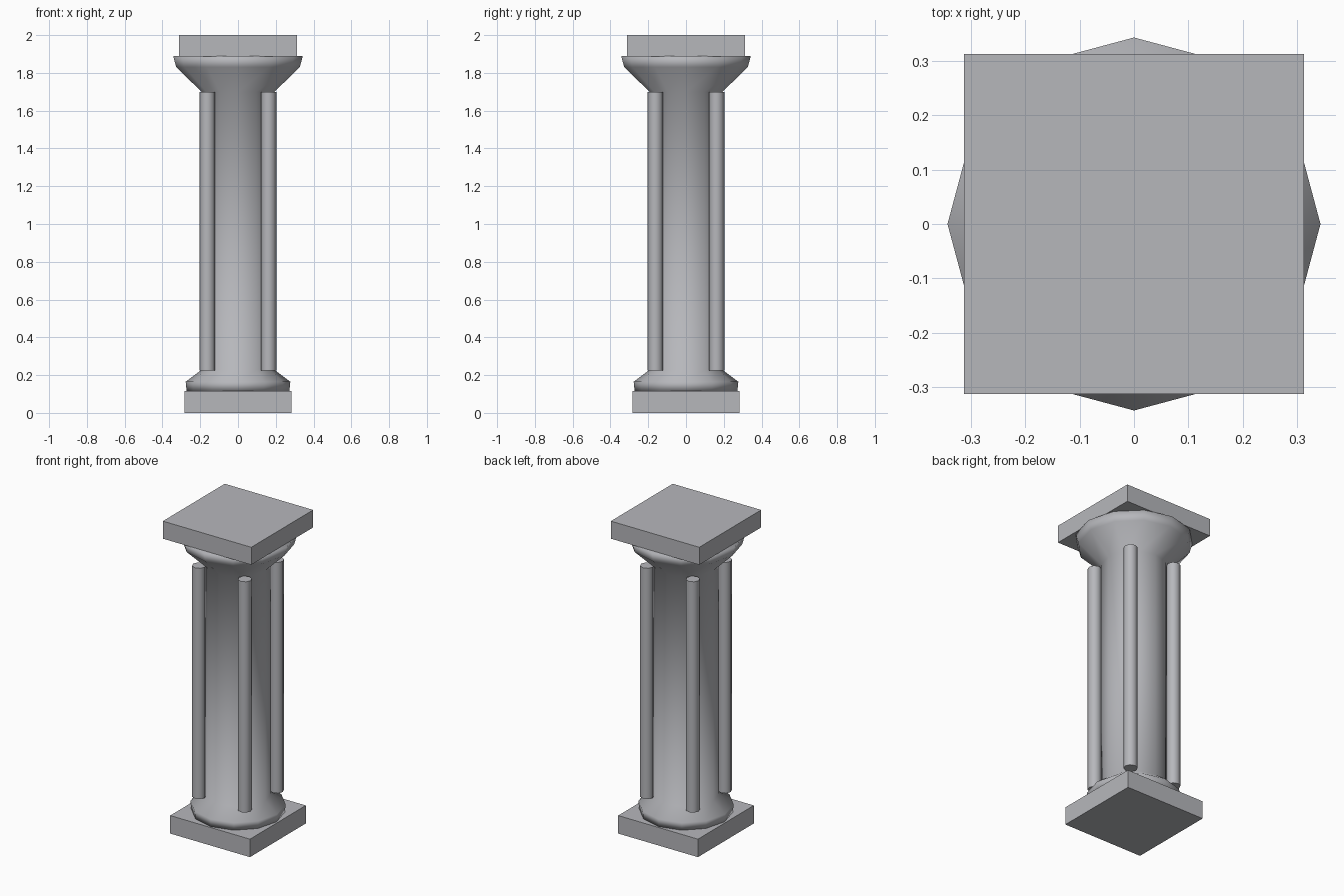
import bpy, bmesh, math

if "Cube" in bpy.data.objects:
    bpy.data.objects.remove(bpy.data.objects["Cube"])

# Blue-grey stone colour
stone = bpy.data.materials.new("stone")
stone.diffuse_color = (0.47, 0.475, 0.50, 1)
stone.use_nodes = True
stone.node_tree.nodes["Principled BSDF"].inputs["Base Color"].default_value = stone.diffuse_color


def finish(bm, name, smooth_angle=None):
    bmesh.ops.recalc_face_normals(bm, faces=bm.faces)
    me = bpy.data.meshes.new(name)
    bm.to_mesh(me)
    bm.free()
    me.materials.append(stone)
    ob = bpy.data.objects.new(name, me)
    bpy.context.collection.objects.link(ob)
    if smooth_angle:
        bpy.ops.object.select_all(action='DESELECT')
        ob.select_set(True)
        bpy.context.view_layer.objects.active = ob
        bpy.ops.object.shade_smooth_by_angle(angle=math.radians(smooth_angle))
    return ob


def slab(name, half, z0, z1):
    bm = bmesh.new()
    bmesh.ops.create_cube(bm, size=1)
    for v in bm.verts:
        v.co.x *= 2 * half
        v.co.y *= 2 * half
        v.co.z = z1 if v.co.z > 0 else z0
    return finish(bm, name)


def lathe(name, profile, sides, centre=(0, 0), angle=60):
    bm = bmesh.new()
    rings = []
    for r, z in profile:
        rings.append([bm.verts.new((centre[0] + r * math.cos(2 * math.pi * i / sides),
                                    centre[1] + r * math.sin(2 * math.pi * i / sides), z))
                      for i in range(sides)])
    for a, b in zip(rings, rings[1:]):
        for i in range(sides):
            j = (i + 1) % sides
            bm.faces.new((a[i], a[j], b[j], b[i]))
    bm.faces.new(rings[0][::-1])
    bm.faces.new(rings[-1])
    return finish(bm, name, angle)


# Square blocks at foot and head
slab("plinth", 0.282, 0.0, 0.115)
slab("top_slab", 0.3125, 1.888, 2.0)

# Turned shaft with flared base and capital, smooth over its rims
lathe("shaft", [(0.272, 0.115), (0.277, 0.165), (0.193, 0.228),
                (0.193, 1.70), (0.327, 1.83), (0.343, 1.889)], 12, angle=180)

# Four slim rods on the diagonals
for sx in (-1, 1):
    for sy in (-1, 1):
        lathe("corner_rod", [(0.041, 0.225), (0.041, 1.70)], 8,
              (0.162 * sx, 0.162 * sy))
